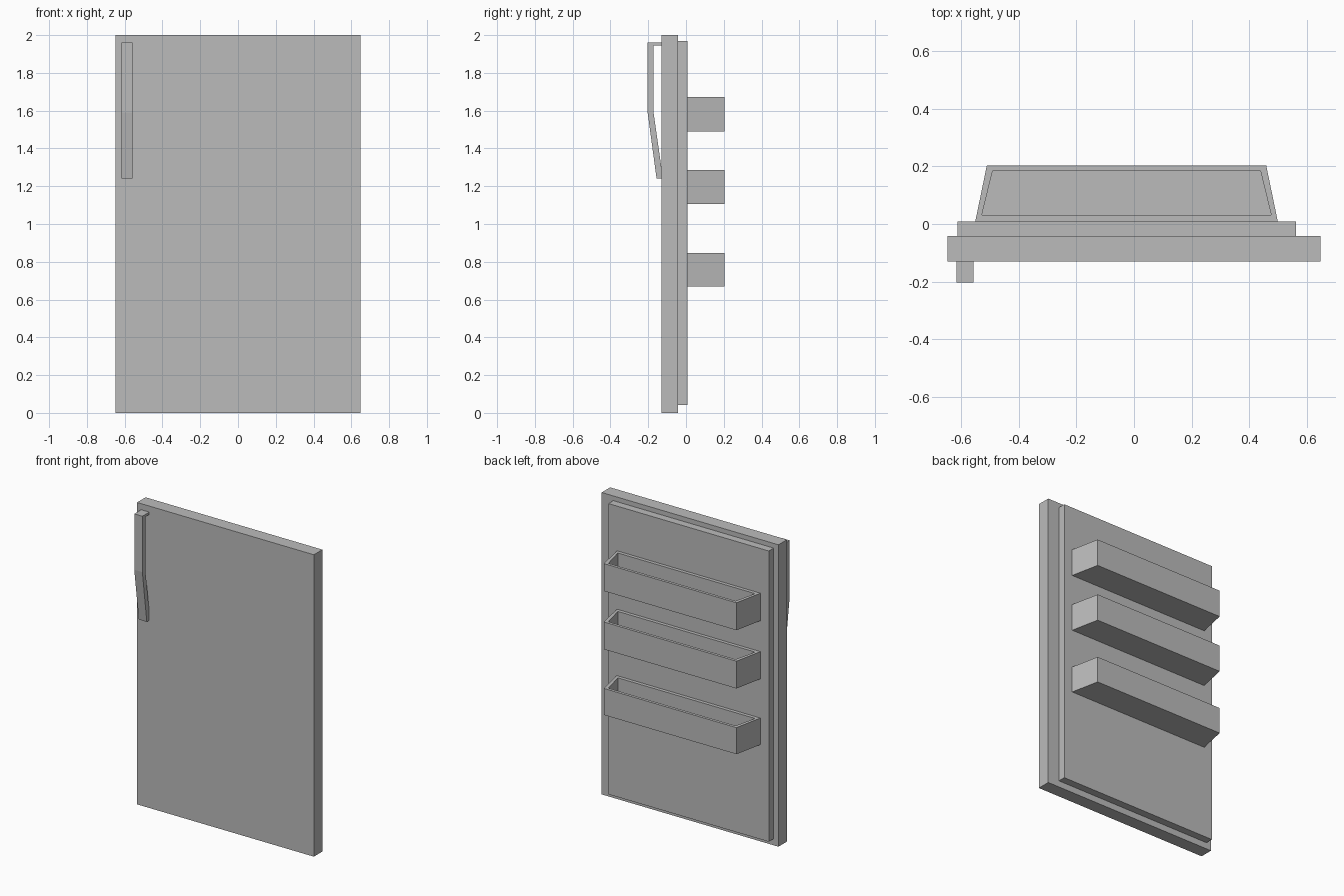
import bpy, bmesh

if "Cube" in bpy.data.objects:
    bpy.data.objects.remove(bpy.data.objects["Cube"])

# Single grey finish
grey = bpy.data.materials.new("grey_enamel")
grey.diffuse_color = (0.5, 0.5, 0.5, 1)
grey.use_nodes = True
grey.node_tree.nodes["Principled BSDF"].inputs["Base Color"].default_value = grey.diffuse_color


def finish(name, bm):
    bmesh.ops.recalc_face_normals(bm, faces=bm.faces)
    mesh = bpy.data.meshes.new(name)
    bm.to_mesh(mesh)
    bm.free()
    mesh.materials.append(grey)
    obj = bpy.data.objects.new(name, mesh)
    bpy.context.collection.objects.link(obj)
    return obj


def box(name, x, y, z):
    bm = bmesh.new()
    bmesh.ops.create_cube(bm, size=1)
    for v in bm.verts:
        v.co = [lo + (c + 0.5) * (hi - lo) for c, (lo, hi) in zip(v.co, (x, y, z))]
    return finish(name, bm)


def prism(name, points, offset):
    """Extrude a closed outline by the given offset."""
    bm = bmesh.new()
    face = bm.faces.new([bm.verts.new(p) for p in points])
    ext = bmesh.ops.extrude_face_region(bm, geom=[face], use_keep_orig=True)
    bmesh.ops.translate(bm, vec=offset,
                        verts=[g for g in ext["geom"] if isinstance(g, bmesh.types.BMVert)])
    return finish(name, bm)


def tray(name, bottom, top, floor=0.02):
    """Open bin with tapered ends: nested outline loops joined bottom to top."""
    outer = [(-0.552, 0.009), (0.5, 0.009), (0.46, 0.203), (-0.512, 0.203)]
    inner = [(-0.529, 0.032), (0.477, 0.032), (0.44, 0.184), (-0.492, 0.184)]
    bm = bmesh.new()
    loops = [[bm.verts.new((x, y, z)) for x, y in outline]
             for outline, z in ((outer, bottom), (outer, top),
                                (inner, top), (inner, bottom + floor))]
    for a, b in zip(loops, loops[1:]):
        for i in range(4):
            j = (i + 1) % 4
            bm.faces.new((a[i], a[j], b[j], b[i]))
    bm.faces.new(loops[0])
    bm.faces.new(loops[-1])
    return finish(name, bm)


# Door slab and raised inner liner
box("door_panel", (-0.648, 0.648), (-0.131, -0.042), (0, 2))
box("inner_liner", (-0.613, 0.563), (-0.042, 0.009), (0.043, 1.969))

# Bent pull handle, extruded across its width
handle = [(-0.131, 1.96), (-0.203, 1.96), (-0.203, 1.59), (-0.156, 1.242),
          (-0.131, 1.242), (-0.131, 1.305), (-0.172, 1.59), (-0.172, 1.944),
          (-0.131, 1.944)]
prism("handle", [(-0.618, y, z) for y, z in handle], (0.059, 0, 0))

# Three storage bins on the inside
for label, low, high in (("lower", 0.67, 0.846), ("middle", 1.105, 1.286),
                         ("upper", 1.491, 1.673)):
    tray(label + "_bin", low, high)
